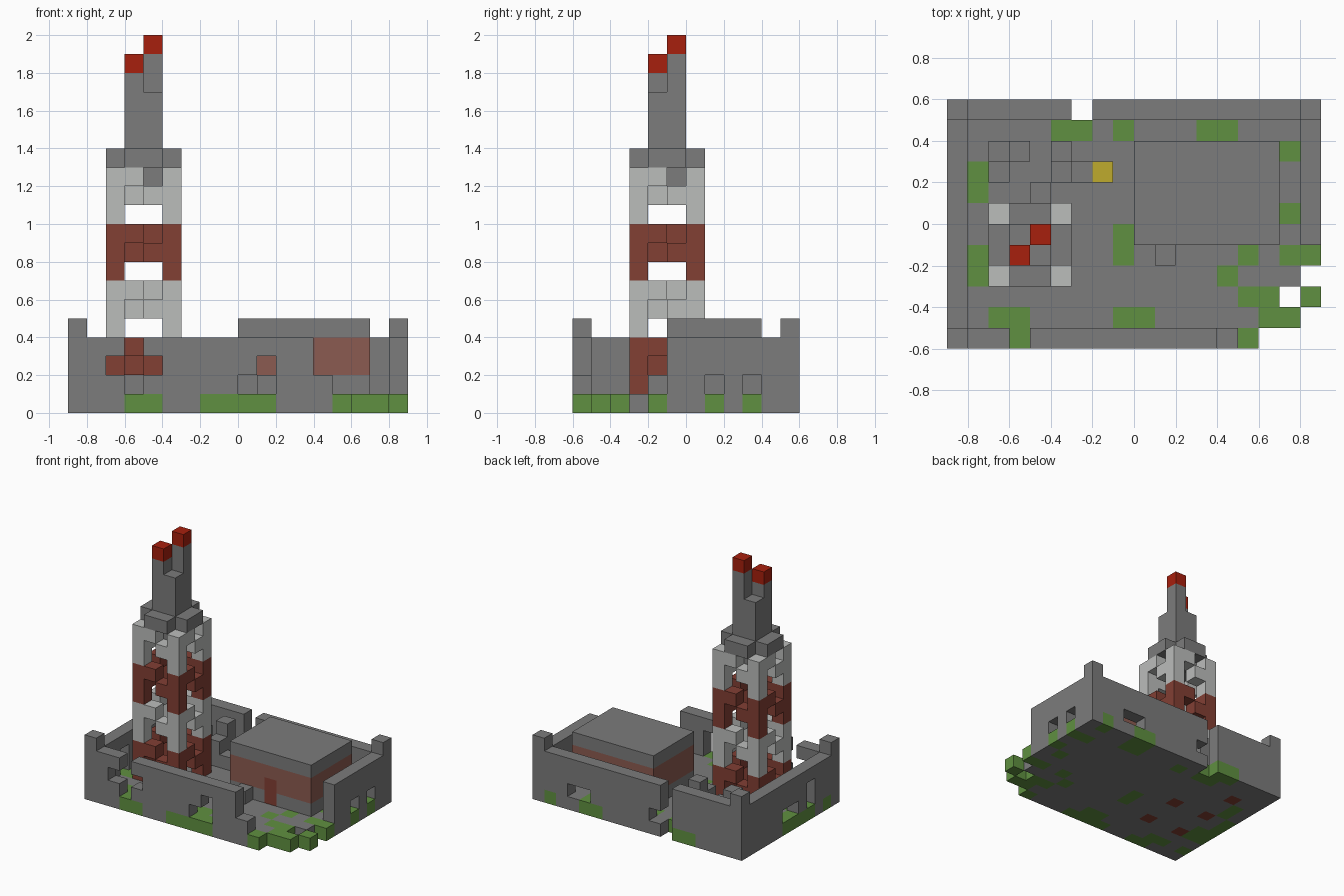
import bpy
import bmesh
from mathutils import Vector

if "Cube" in bpy.data.objects:
    bpy.data.objects.remove(bpy.data.objects["Cube"], do_unlink=True)

UNIT = 0.1  # edge length of one block
COLOURS = {
    "stone grey": (0.2, 0.2, 0.2),
    "pale grey": (0.5, 0.51, 0.5),
    "rust red": (0.225, 0.05, 0.034),
    "faded brick": (0.26, 0.105, 0.082),
    "signal red": (0.39, 0.014, 0.004),
    "moss green": (0.117, 0.28, 0.052),
    "lamp yellow": (0.52, 0.41, 0.027),
}


def make_material(name, rgb):
    mat = bpy.data.materials.new(name)
    mat.use_nodes = True
    mat.diffuse_color = (*rgb, 1)
    bsdf = next(n for n in mat.node_tree.nodes if n.type == 'BSDF_PRINCIPLED')
    bsdf.inputs["Base Color"].default_value = (*rgb, 1)
    return mat


MATERIALS = {name: make_material(name, rgb) for name, rgb in COLOURS.items()}
blocks = {}  # cell -> (part, colour)


def cells(x, y, z):
    """Cells of a box; each range is (first, end) in block units."""
    return [(i, j, k) for i in range(*x) for j in range(*y) for k in range(*z)]


def fill(part, colour, x, y, z):
    for c in cells(x, y, z):
        blocks[c] = (part, colour)


def carve(x, y, z):
    for c in cells(x, y, z):
        blocks.pop(c, None)


def one(n):
    return (n, n + 1)


# Ground slab with a crumbled corner
fill("ground", "stone grey", (-9, 9), (-6, 6), (0, 1))
carve((6, 9), one(-6), one(0))
carve(one(8), one(-5), one(0))
carve(one(7), one(-4), one(0))
carve(one(8), one(-3), one(0))

# Moss patches: (first x, end x, first y, end y)
for x0, x1, y0, y1 in [
        (-4, -2, 4, 5), (-1, 0, 4, 5), (3, 5, 4, 6), (7, 8, 3, 4), (7, 8, 0, 1),
        (7, 9, -2, -1), (5, 6, -2, -1), (4, 5, -3, -2), (5, 7, -4, -3), (8, 9, -4, -3),
        (6, 8, -5, -4), (5, 6, -6, -5), (-1, 0, -2, 0), (-1, 1, -5, -4), (-2, 2, -6, -5),
        (-7, -5, -5, -4), (-6, -4, -6, -5), (-8, -7, 1, 3), (-8, -7, -3, -1),
        (-9, -8, -3, 1), (-9, -8, -5, -4), (8, 9, 1, 2), (8, 9, 3, 4), (-5, -3, 5, 6),
        (7, 8, 5, 6)]:
    fill("ground", "moss green", (x0, x1), (y0, y1), one(0))

# Yard walls with raised corner posts
WALL = (1, 4)
fill("front_wall", "stone grey", (-9, 4), one(-6), WALL)
fill("front_wall", "stone grey", one(4), one(-6), one(1))
fill("left_end_wall", "stone grey", one(-9), (-5, 6), WALL)
fill("back_wall", "stone grey", (-8, 9), one(5), WALL)
fill("right_end_wall", "stone grey", one(8), (-1, 5), WALL)
for x, y in [(-9, -6), (-9, 5), (8, 5)]:
    fill("corner_posts", "stone grey", one(x), one(y), one(4))

# Breaches in the walls
carve(one(-6), one(-6), WALL)
carve((-7, -4), one(-6), one(2))
carve((0, 2), one(-6), one(1))
carve(one(1), one(-6), one(2))
carve(one(-3), one(5), (0, 5))
carve(one(-2), one(5), one(1))
carve((4, 6), one(5), one(1))
carve(one(8), one(1), one(1))
carve(one(8), one(3), one(1))
carve(one(-9), one(-3), (1, 3))
carve(one(-9), (-1, 1), one(1))

# Low building with a door and flat roof
HOUSE = ((0, 7), (-1, 4))
fill("building_base", "stone grey", *HOUSE, one(1))
fill("building_walls", "faded brick", *HOUSE, (2, 4))
fill("building_roof", "stone grey", *HOUSE, one(4))
fill("door", "rust red", one(3), one(-1), (1, 3))
fill("rubble", "stone grey", one(1), one(-2), one(1))

# Broken pipes and the lamp in the yard
for x, y, top in [(-7, 3, 4), (-7, 2, 2), (-6, 3, 3), (-4, 3, 4), (-4, 2, 3), (-3, 2, 2), (-5, 1, 2)]:
    fill("pipes", "stone grey", one(x), one(y), (1, top))
fill("lamp", "lamp yellow", one(-2), one(2), one(1))
fill("ground", "rust red", one(-7), one(3), one(0))

# Lattice tower: four legs in alternating bands, stepped braces on every side
for band in range(4):
    colour = ("rust red", "pale grey")[band % 2]
    low, high = 1 + 3 * band, 4 + 3 * band
    for x in (-7, -4):
        for y in (-3, 0):
            fill("tower_legs", colour, one(x), one(y), (low if band else 0, high))
    for step, z in ((0, high - 1), (1, high - 2)):
        for x, y in [(-6 + step, -3), (-5 - step, 0), (-4, -2 + step), (-7, -1 - step)]:
            fill("tower_braces", colour, one(x), one(y), one(z))

# Cross-shaped platform, clustered mast and beacons
fill("platform", "stone grey", (-7, -3), (-2, 0), one(13))
fill("platform", "stone grey", (-6, -4), (-3, 1), one(13))
for x, y, top in [(-6, -2, 18), (-5, -2, 17), (-6, -1, 17), (-5, -1, 19)]:
    fill("mast", "stone grey", one(x), one(y), (12, top))
    if top > 17:
        fill("beacons", "signal red", one(x), one(y), one(top))


def build_part(part):
    """Mesh the exposed block sides of one part."""
    bm = bmesh.new()
    verts, used = {}, []
    for cell, (owner, colour) in blocks.items():
        if owner != part:
            continue
        if colour not in used:
            used.append(colour)
        for axis in range(3):
            for sign in (-1, 1):
                near = list(cell)
                near[axis] += sign
                if tuple(near) in blocks:
                    continue
                a, b = (axis + 1) % 3, (axis + 2) % 3
                corners = []
                for da, db in ((0, 0), (1, 0), (1, 1), (0, 1)):
                    p = list(cell)
                    p[axis] += sign > 0
                    p[a] += da
                    p[b] += db
                    key = tuple(p)
                    if key not in verts:
                        verts[key] = bm.verts.new(Vector(key) * UNIT)
                    corners.append(verts[key])
                face = bm.faces.new(corners if sign > 0 else corners[::-1])
                face.material_index = used.index(colour)
    mesh = bpy.data.meshes.new(part)
    bm.to_mesh(mesh)
    bm.free()
    for colour in used:
        mesh.materials.append(MATERIALS[colour])
    bpy.context.collection.objects.link(bpy.data.objects.new(part, mesh))


for part in dict.fromkeys(owner for owner, _ in blocks.values()):
    build_part(part)
